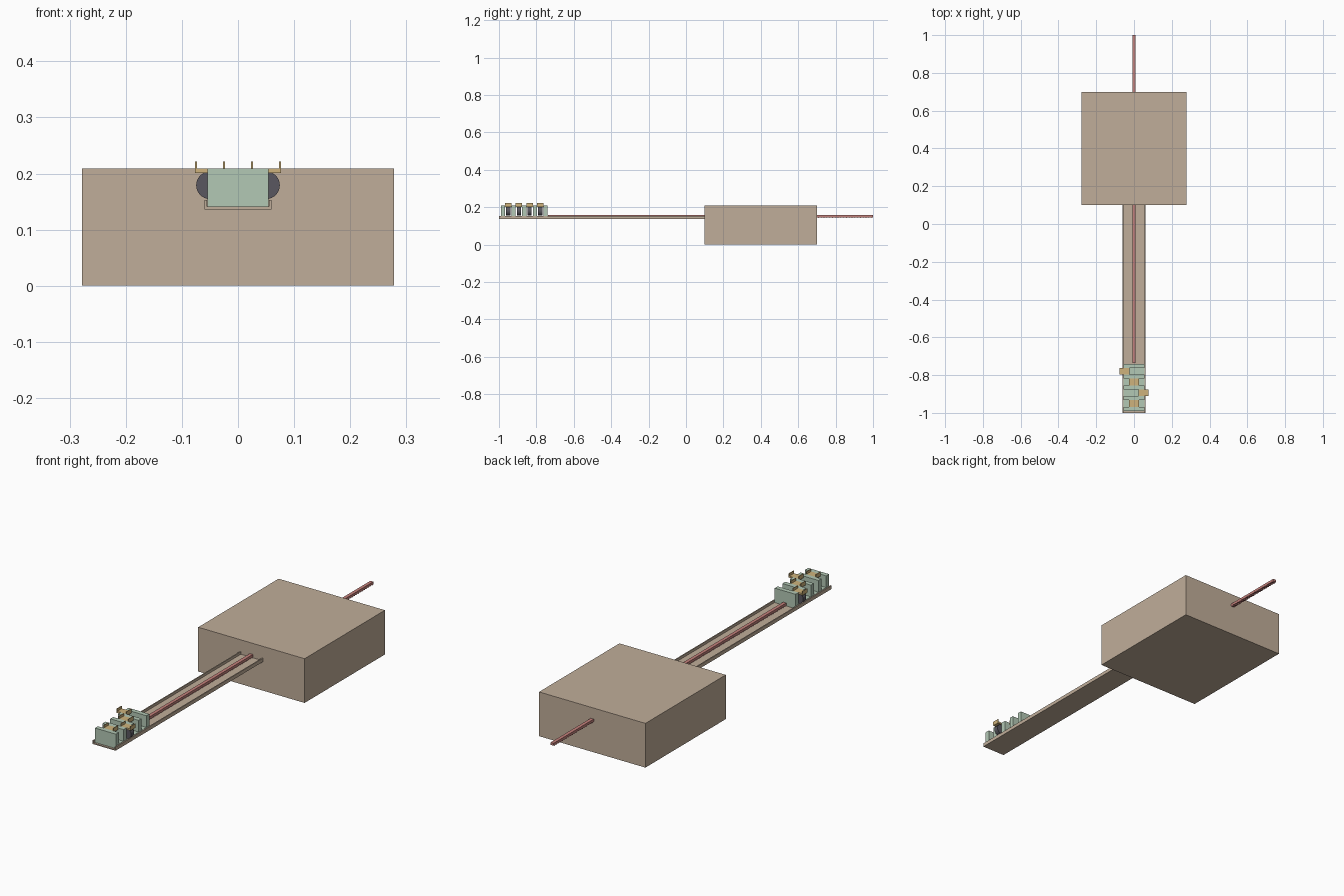
import bpy, bmesh, math

if "Cube" in bpy.data.objects:
    bpy.data.objects.remove(bpy.data.objects["Cube"])


def material(name, rgb):
    m = bpy.data.materials.new(name)
    m.diffuse_color = (*rgb, 1)
    m.use_nodes = True
    m.node_tree.nodes["Principled BSDF"].inputs["Base Color"].default_value = m.diffuse_color
    return m


TAN = material("tan", (0.53, 0.42, 0.32))
GREEN = material("pale green", (0.45, 0.58, 0.46))
RED = material("dull red", (0.55, 0.22, 0.20))
BRASS = material("brass", (0.62, 0.45, 0.20))
DARK = material("charcoal", (0.10, 0.095, 0.115))


def finish(name, bm, mat):
    bmesh.ops.recalc_face_normals(bm, faces=bm.faces)
    me = bpy.data.meshes.new(name)
    bm.to_mesh(me)
    bm.free()
    me.materials.append(mat)
    ob = bpy.data.objects.new(name, me)
    bpy.context.collection.objects.link(ob)
    return ob


def box(name, x, y, z, mat):
    bm = bmesh.new()
    bmesh.ops.create_cube(bm, size=1)
    for v in bm.verts:
        for i, (a, b) in enumerate((x, y, z)):
            v.co[i] = a if v.co[i] < 0 else b
    return finish(name, bm, mat)


def prism(name, points, direction, mat):
    """Extrude a closed outline along a direction."""
    bm = bmesh.new()
    face = bm.faces.new([bm.verts.new(p) for p in points])
    res = bmesh.ops.extrude_face_region(bm, geom=[face], use_keep_orig=True)
    verts = [g for g in res["geom"] if isinstance(g, bmesh.types.BMVert)]
    bmesh.ops.translate(bm, vec=direction, verts=verts)
    return finish(name, bm, mat)


# main housing
box("housing", (-0.278, 0.278), (0.1, 0.7), (0, 0.209), TAN)

# U-shaped tray running out of the housing
u = [(-0.06, 0.136), (0.06, 0.136), (0.06, 0.153), (0.055, 0.153),
     (0.055, 0.141), (-0.055, 0.141), (-0.055, 0.153), (-0.06, 0.153)]
prism("tray", [(x, -1, z) for x, z in u], (0, 1.11, 0), TAN)

# sliding rack bar with fine teeth underneath
y0, y1, n = -0.737, 1.0, 116
step = (y1 - y0) / n
outline = [(-0.008, y1, 0.157), (-0.008, y0, 0.157)]
for i in range(n):
    outline += [(-0.008, y0 + i * step, 0.146),
                (-0.008, y0 + (i + 0.5) * step, 0.1425)]
outline.append((-0.008, y1, 0.146))
prism("rack_bar", outline, (0.016, 0, 0), RED)

# comb-shaped carriage: floor plus five upright walls
pitch, wall, start, floor, top = 0.057, 0.022, -0.99, 0.154, 0.209
comb = [(start, 0.141)]
for k in range(5):
    a = start + k * pitch
    comb += [(a, floor), (a, top), (a + wall, top), (a + wall, floor)]
comb.append((start + 4 * pitch + wall, 0.141))
comb.pop(1)
prism("carriage", [(-0.0545, y, z) for y, z in comb], (0.109, 0, 0), GREEN)

# wheels between the walls, each under a clip with upturned ends
for k, cx in enumerate((0, 0.05, 0, -0.05)):
    a = start + k * pitch + wall
    b = start + (k + 1) * pitch
    mid = (a + b) / 2
    bpy.ops.mesh.primitive_cylinder_add(vertices=32, radius=0.0245, depth=0.022,
                                        location=(cx, mid, 0.179),
                                        rotation=(math.pi / 2, 0, 0))
    wheel = bpy.context.object
    wheel.name = f"wheel_{k + 1}"
    wheel.data.materials.append(DARK)
    bpy.ops.object.shade_smooth_by_angle()

    half, t = 0.0265, 0.003
    clip = [(-half, 0.201), (half, 0.201), (half, 0.221), (half - t, 0.221),
            (half - t, 0.209), (t - half, 0.209), (t - half, 0.221), (-half, 0.221)]
    prism(f"clip_{k + 1}", [(cx + x, a, z) for x, z in clip], (0, b - a, 0), BRASS)
